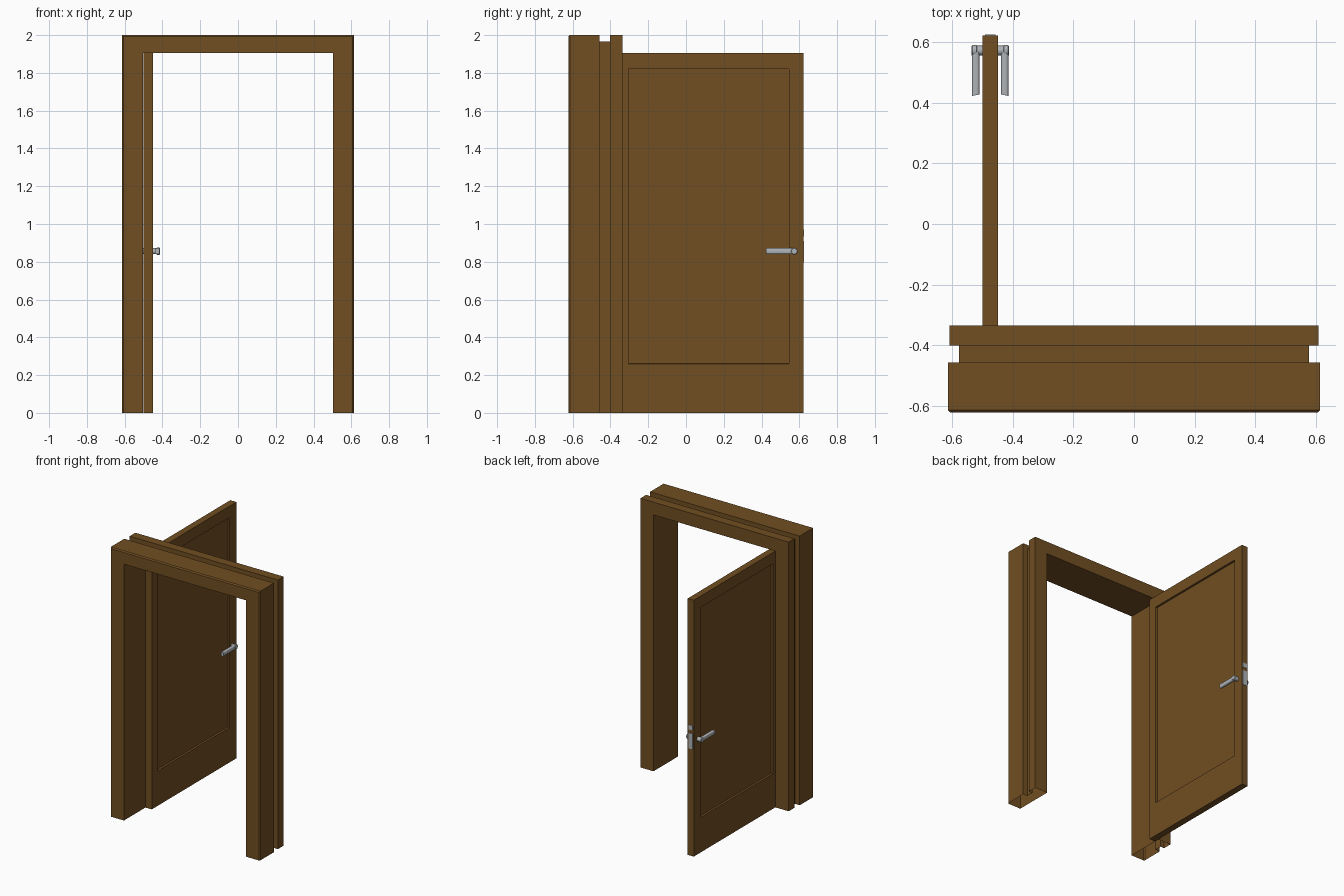
import bpy, bmesh
from mathutils import Matrix, Vector

default = bpy.data.objects.get("Cube")
if default:
    bpy.data.objects.remove(default, do_unlink=True)


def material(name, rgb, rough, metal=0.0):
    mat = bpy.data.materials.new(name)
    mat.diffuse_color = (*rgb, 1)
    mat.use_nodes = True
    bsdf = next(n for n in mat.node_tree.nodes if n.type == 'BSDF_PRINCIPLED')
    bsdf.inputs["Base Color"].default_value = (*rgb, 1)
    bsdf.inputs["Roughness"].default_value = rough
    bsdf.inputs["Metallic"].default_value = metal
    return mat


WOOD = material("brown wood", (0.165, 0.077, 0.016), 0.6)
METAL = material("satin grey metal", (0.43, 0.45, 0.47), 0.4)


def make_object(name, bm, mat, smooth=False):
    bmesh.ops.recalc_face_normals(bm, faces=bm.faces)
    mesh = bpy.data.meshes.new(name)
    bm.to_mesh(mesh)
    bm.free()
    mesh.materials.append(mat)
    obj = bpy.data.objects.new(name, mesh)
    bpy.context.scene.collection.objects.link(obj)
    if smooth:
        bpy.ops.object.select_all(action='DESELECT')
        obj.select_set(True)
        bpy.context.view_layer.objects.active = obj
        bpy.ops.object.shade_smooth_by_angle(angle=0.7)
    return obj


def box(lo, hi):
    lo, hi = Vector(lo), Vector(hi)
    bm = bmesh.new()
    bmesh.ops.create_cube(bm, size=1)
    bmesh.ops.transform(bm, verts=bm.verts, matrix=Matrix.Translation((lo + hi) / 2)
                        @ Matrix.Diagonal((*(hi - lo), 1)))
    return bm


# Door frame: grooved section (half width, height, y) swept up, across and down, open below
section = [(0.502, 1.905, -0.623), (0.607, 1.992, -0.623), (0.615, 2.0, -0.615),
           (0.615, 2.0, -0.457), (0.578, 1.965, -0.457), (0.578, 1.965, -0.402),
           (0.609, 2.0, -0.402), (0.609, 2.0, -0.335), (0.502, 1.905, -0.335)]
bm = bmesh.new()
rings = []
for side, top in ((-1, 0), (-1, 1), (1, 1), (1, 0)):
    rings.append([bm.verts.new((side * w, y, h * top)) for w, h, y in section])
for a, b in zip(rings, rings[1:]):
    for i in range(len(section)):
        j = (i + 1) % len(section)
        bm.faces.new((a[i], a[j], b[j], b[i]))
make_object("door_frame", bm, WOOD)

# Door leaf, opened at a right angle, with a recessed panel on both faces
bm = box((-0.5, -0.37, 0), (-0.45, 0.623, 1.905))
sides = [f for f in bm.faces if abs(f.normal.x) > 0.9]
bmesh.ops.inset_individual(bm, faces=sides, thickness=0.08)
for f in sides:
    c = f.calc_center_median()
    for v in f.verts:
        v.co.y = 0.545 if v.co.y > c.y else -0.305
        v.co.z = 1.82 if v.co.z > c.z else 0.26
bmesh.ops.inset_individual(bm, faces=sides, thickness=0.001, depth=-0.015)
make_object("door_leaf", bm, WOOD)

# Lock plates on the free edge of the leaf
for name, low, high in (("lock_plate", 0.795, 0.91), ("latch_plate", 0.935, 0.97)):
    make_object(name, box((-0.493, 0.615, low), (-0.457, 0.6255, high)), METAL)

# Handles: a round spindle with a rounded end and a flattened lever on each face
HANDLE_Y, HANDLE_Z, DOOR_X = 0.573, 0.856, -0.475
for name, s in (("left", 1), ("right", -1)):
    bm = bmesh.new()
    spine = [(0.02, 0.016), (0.044, 0.016), (0.046, 0.019), (0.058, 0.019), (0.062, 0.015)]
    prev = None
    for off, radius in spine:
        mat = (Matrix.Translation((DOOR_X + s * off, HANDLE_Y, HANDLE_Z))
               @ Matrix.Rotation(1.5708, 4, 'Y'))
        ring = bmesh.ops.create_circle(bm, segments=16, radius=radius, matrix=mat)["verts"]
        if prev:
            for i in range(16):
                j = (i + 1) % 16
                bm.faces.new((prev[i], prev[j], ring[j], ring[i]))
        prev = ring
    bm.faces.new(prev)
    make_object(name + "_handle_spindle", bm, METAL, True)

    bm = box((-0.012, 0.423, HANDLE_Z - 0.016), (0.012, HANDLE_Y, HANDLE_Z + 0.016))
    long_edges = [e for e in bm.edges if abs(e.verts[0].co.y - e.verts[1].co.y) > 0.1]
    bmesh.ops.bevel(bm, geom=long_edges, offset=0.008, segments=3, profile=0.5, affect='EDGES')
    for v in bm.verts:  # slanted tip
        if v.co.y < 0.5:
            v.co.y += 0.2 * (0.012 - s * v.co.x)
        v.co.x += DOOR_X + s * 0.048
    make_object(name + "_handle_lever", bm, METAL, True)
